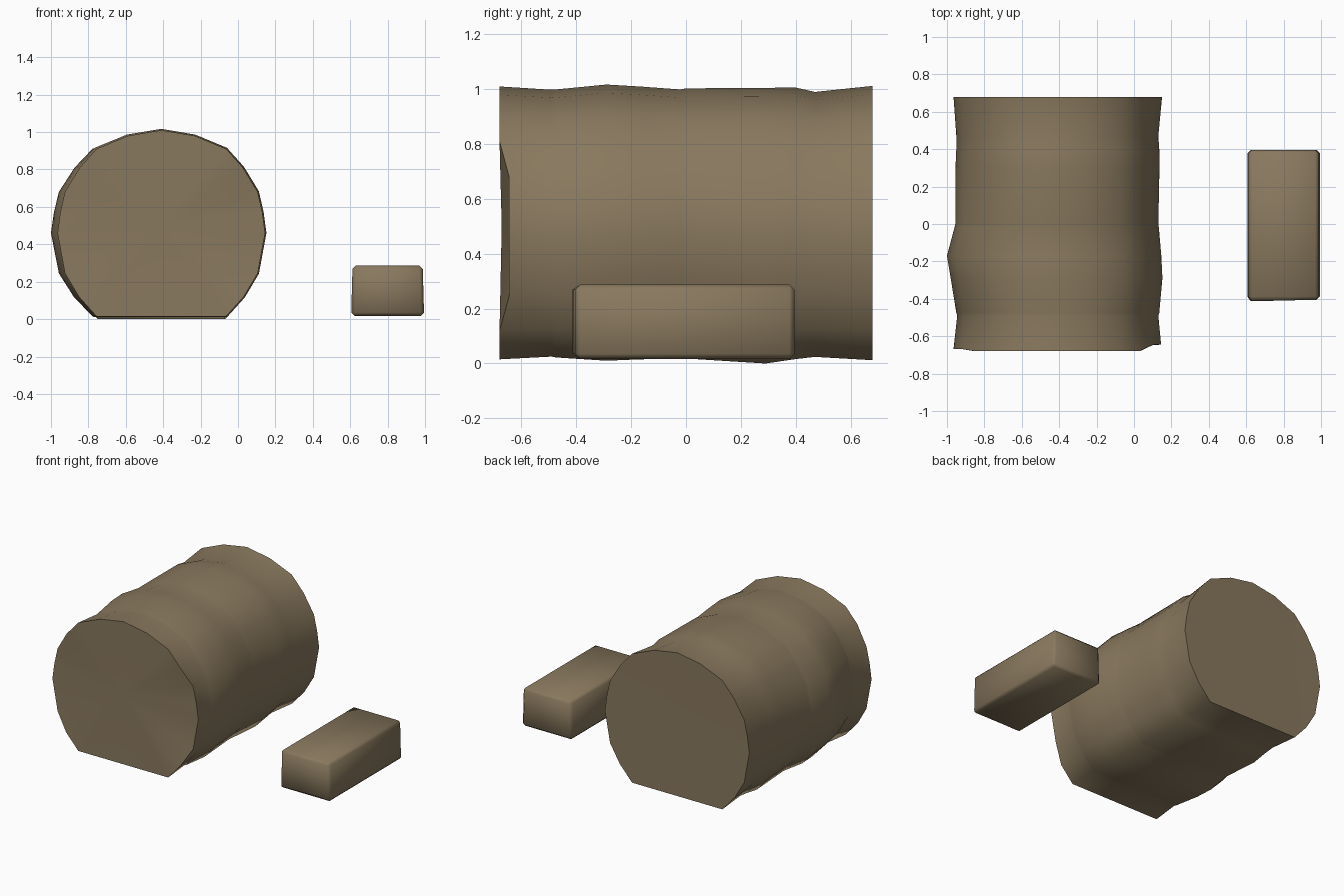
import bpy, bmesh

if "Cube" in bpy.data.objects:
    bpy.data.objects.remove(bpy.data.objects["Cube"])

tan = bpy.data.materials.new("dry_tan")
tan.diffuse_color = (0.25, 0.19, 0.112, 1)
tan.use_nodes = True
tan.node_tree.nodes["Principled BSDF"].inputs["Base Color"].default_value = tan.diffuse_color


def finish(bm, name, angle):
    bmesh.ops.recalc_face_normals(bm, faces=bm.faces[:])
    me = bpy.data.meshes.new(name)
    bm.to_mesh(me)
    bm.free()
    me.materials.append(tan)
    ob = bpy.data.objects.new(name, me)
    bpy.context.collection.objects.link(ob)
    bpy.ops.object.select_all(action='DESELECT')
    ob.select_set(True)
    bpy.context.view_layer.objects.active = ob
    bpy.ops.object.shade_smooth_by_angle(angle=angle)
    return ob


# Round bale: half profile (offset from axis, height), mirrored to a closed outline
half = [(0.18, 0.98), (0.35, 0.91), (0.44, 0.81), (0.52, 0.68), (0.545, 0.57),
        (0.56, 0.46), (0.52, 0.245), (0.445, 0.12), (0.35, 0.015)]
outline = [(0, 1.01)] + half + [(0, 0.015)] + [(-x, z) for x, z in reversed(half)]

# Lumpy rings along the bale: y, left half width, right half width, top, bottom
rings = [(-0.68, 0.555, 0.555, 1.01, 0.015), (-0.49, 0.535, 0.54, 0.998, 0.025),
         (-0.475, 0.54, 0.545, 0.999, 0.022), (-0.29, 0.57, 0.562, 1.017, 0.01),
         (-0.17, 0.59, 0.556, 1.01, 0.015), (-0.02, 0.55, 0.543, 0.999, 0.018),
         (0.0, 0.545, 0.54, 1.003, 0.018), (0.29, 0.545, 0.546, 1.005, 0.0),
         (0.4, 0.54, 0.545, 1.006, 0.016), (0.47, 0.54, 0.54, 0.99, 0.024),
         (0.68, 0.555, 0.56, 1.012, 0.012)]
bm = bmesh.new()
loops = []
for y, left, right, top, bottom in rings:
    loop = []
    for dx, z in outline:
        w = right if dx > 0 else left
        yy = y
        if y == -0.68 and abs(dx) > 0.5:      # softened front rim
            yy += 0.035 if dx > 0 else 0.012
        loop.append(bm.verts.new((-0.41 + dx / 0.56 * w, yy,
                                  bottom + (z - 0.015) / 0.995 * (top - bottom))))
    loops.append(loop)
n = len(outline)
for a, b in zip(loops, loops[1:]):
    for i in range(n):
        j = (i + 1) % n
        bm.faces.new((a[i], a[j], b[j], b[i]))
# Slightly uneven end caps
for loop, y in ((loops[0], -0.672), (loops[-1], 0.676)):
    c = bm.verts.new((-0.42, y, 0.5))
    for i in range(n):
        bm.faces.new((loop[i], loop[(i + 1) % n], c))
finish(bm, "round_bale", 1.0)

# Small block bale: bevelled box, narrower on top
bm = bmesh.new()
bmesh.ops.create_cube(bm, size=1)
for v in bm.verts:
    k = 0.375 if v.co.z > 0 else 0.39
    v.co = (0.8 + v.co.x * k, -0.005 + v.co.y * 0.8, 0.152 + v.co.z * 0.27)
bmesh.ops.bevel(bm, geom=bm.edges[:], offset=0.018, segments=1, affect='EDGES', profile=0.5)
# Bulging front end
for v in bm.verts:
    if v.co.y < -0.4 and v.co.x < 0.8:
        v.co.y -= 0.008
finish(bm, "block_bale", 1.0)
